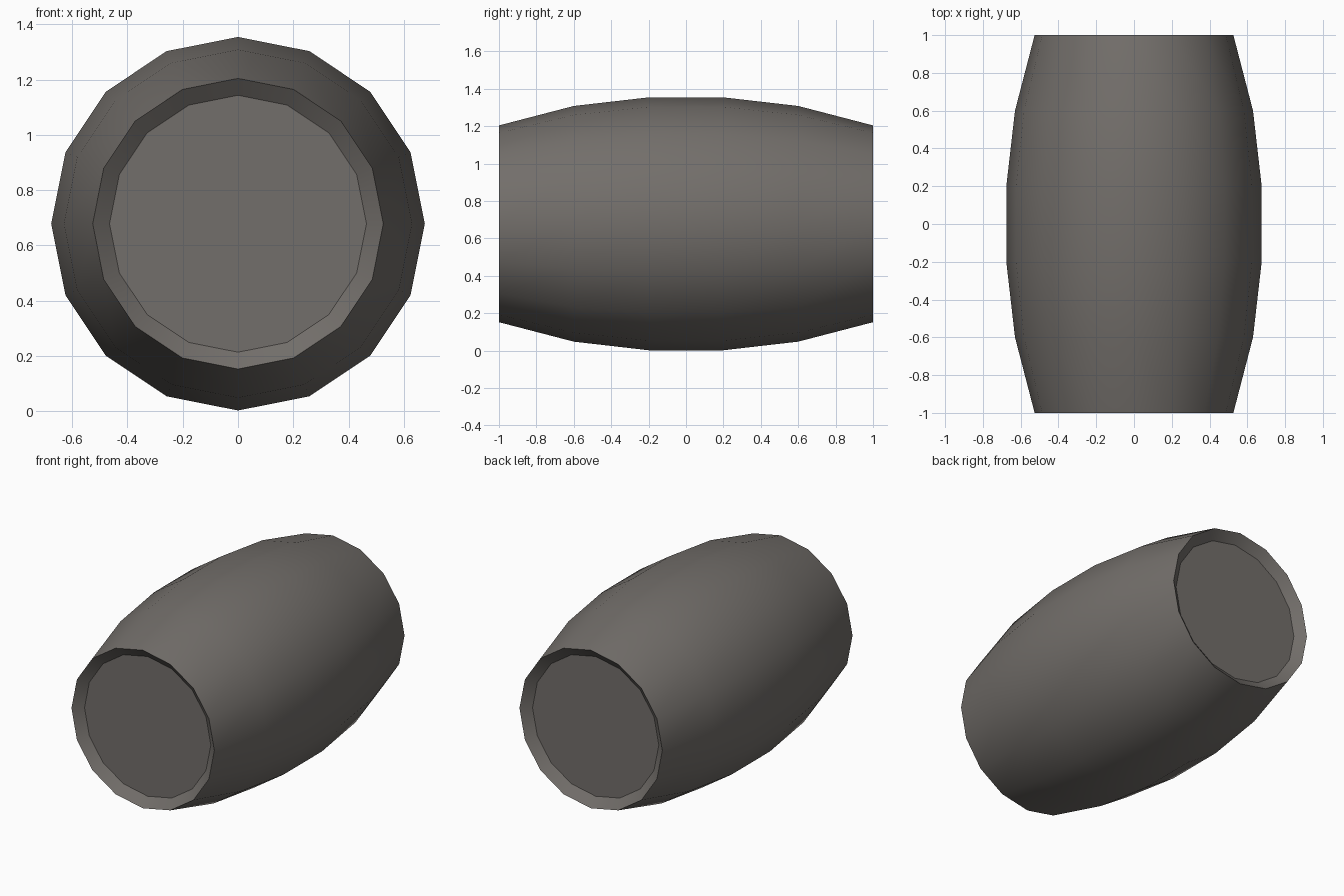
import bpy, bmesh, math

if "Cube" in bpy.data.objects:
    bpy.data.objects.remove(bpy.data.objects["Cube"])

SIDES = 16
CENTRE_Z = 0.678

# single worn grey-brown colour
mat = bpy.data.materials.new("dark_grey_brown")
mat.diffuse_color = (0.17, 0.157, 0.145, 1)
mat.use_nodes = True
mat.node_tree.nodes["Principled BSDF"].inputs["Base Color"].default_value = mat.diffuse_color

# (y, radius) along the lying barrel: recessed lid, rim, bulging staves, rim, lid
half = [(-0.95, 0.465), (-1.0, 0.526), (-0.6, 0.63), (-0.2, 0.676)]
profile = half + [(-y, r) for y, r in reversed(half)]

bm = bmesh.new()
rings = []
for y, r in profile:
    ring = []
    for i in range(SIDES):
        a = 2 * math.pi * i / SIDES
        ring.append(bm.verts.new((r * math.cos(a), y, CENTRE_Z + r * math.sin(a))))
    rings.append(ring)

# walls between neighbouring rings
for a, b in zip(rings, rings[1:]):
    for i in range(SIDES):
        j = (i + 1) % SIDES
        bm.faces.new((a[i], a[j], b[j], b[i]))

# flat lids at both ends
bm.faces.new(rings[0])
bm.faces.new(rings[-1])
bmesh.ops.recalc_face_normals(bm, faces=bm.faces)

mesh = bpy.data.meshes.new("barrel")
bm.to_mesh(mesh)
bm.free()
mesh.materials.append(mat)
barrel = bpy.data.objects.new("barrel", mesh)
bpy.context.collection.objects.link(barrel)

# smooth staves, crisp rims and lids
bpy.context.view_layer.objects.active = barrel
barrel.select_set(True)
bpy.ops.object.shade_smooth_by_angle(angle=math.radians(30))
